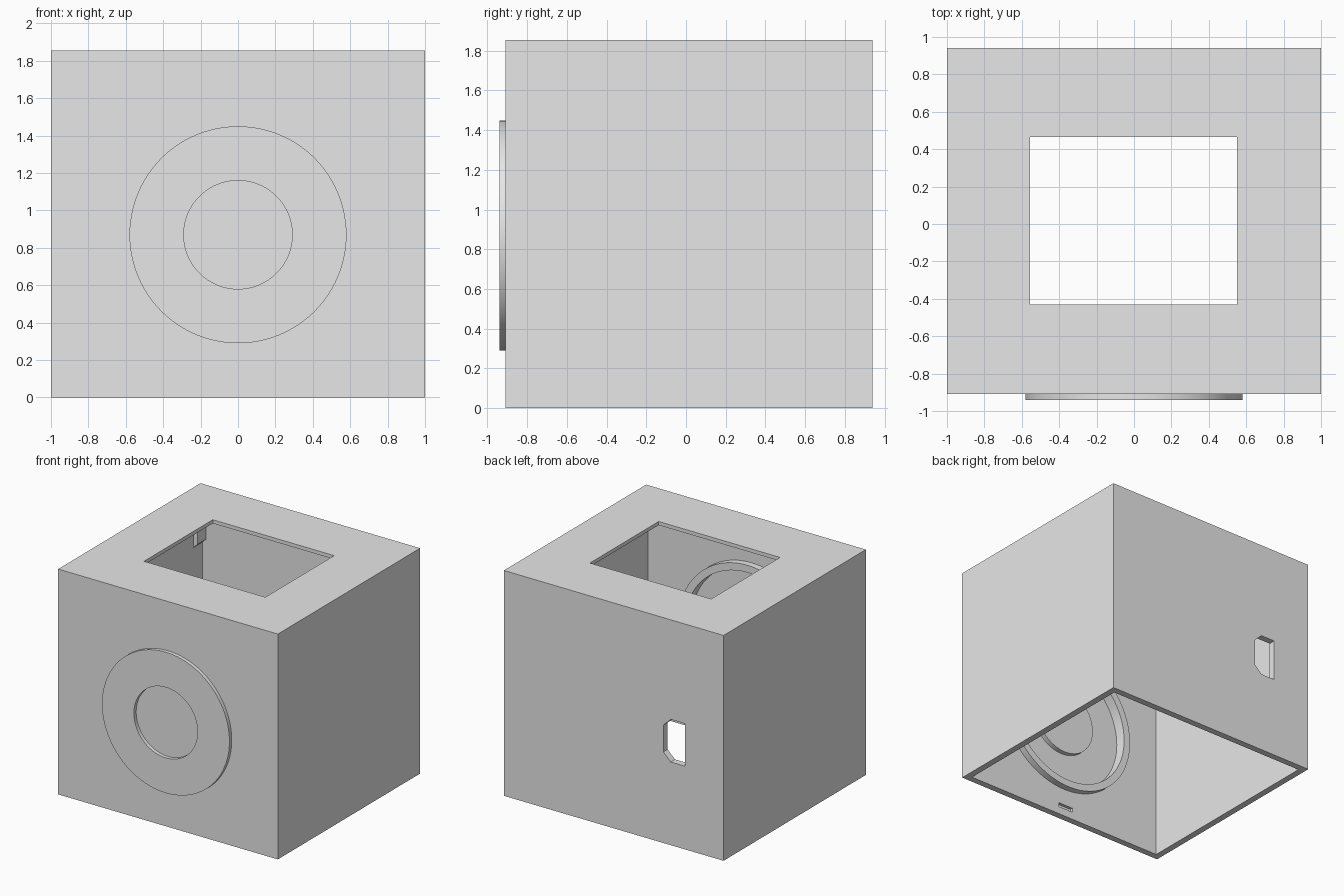
import bpy, bmesh, math
from mathutils import Matrix

if "Cube" in bpy.data.objects:
    bpy.data.objects.remove(bpy.data.objects["Cube"], do_unlink=True)

grey = bpy.data.materials.new("light grey")
grey.use_nodes = True
grey.diffuse_color = (0.8, 0.8, 0.8, 1)
grey.node_tree.nodes["Principled BSDF"].inputs["Base Color"].default_value = (0.8, 0.8, 0.8, 1)


def finish(name, bm):
    bmesh.ops.recalc_face_normals(bm, faces=bm.faces)
    mesh = bpy.data.meshes.new(name)
    bm.to_mesh(mesh)
    bm.free()
    ob = bpy.data.objects.new(name, mesh)
    bpy.context.collection.objects.link(ob)
    mesh.materials.append(grey)
    return ob


def box(name, low, high):
    bm = bmesh.new()
    bmesh.ops.create_cube(bm, size=1)
    for v in bm.verts:
        v.co = [h if c > 0 else l for c, l, h in zip(v.co, low, high)]
    return finish(name, bm)


def prism(name, outline, y0, y1):
    """Extrude an x-z outline along y."""
    bm = bmesh.new()
    face = bm.faces.new([bm.verts.new((x, y0, z)) for x, z in outline])
    out = bmesh.ops.extrude_face_region(bm, geom=[face])
    for v in out["geom"]:
        if isinstance(v, bmesh.types.BMVert):
            v.co.y = y1
    return finish(name, bm)


def lathe(name, profile, z, steps=96):
    """Spin a radius-depth profile about a horizontal axis along y."""
    bm = bmesh.new()
    verts = [bm.verts.new((r, y, 0)) for r, y in profile]
    edges = [bm.edges.new(pair) for pair in zip(verts, verts[1:])]
    bmesh.ops.spin(bm, geom=verts + edges, cent=(0, 0, 0), axis=(0, 1, 0),
                   angle=math.tau, steps=steps)
    bmesh.ops.remove_doubles(bm, verts=bm.verts, dist=1e-4)
    bmesh.ops.transform(bm, matrix=Matrix.Translation((0, 0, z)), verts=bm.verts)
    return finish(name, bm)


def cut(target, cutter):
    mod = target.modifiers.new(cutter.name, 'BOOLEAN')
    mod.operation = 'DIFFERENCE'
    mod.solver = 'EXACT'
    mod.object = cutter
    cutter.hide_render = True
    cutter.hide_viewport = True


# Overall sizes
FRONT, BACK, TOP = -0.91, 0.94, 1.855
WALL, CENTRE = 0.055, 0.87

# Hollow case, open underneath, with a rectangular window on top
case = box("case", (-1, FRONT, 0), (1, BACK, TOP))
cut(case, box("cavity_cutter", (-1 + WALL, FRONT + WALL, -0.2),
              (1 - WALL, BACK - WALL, TOP - 0.03)))
cut(case, box("window_cutter", (-0.555, -0.43, 1.7), (0.55, 0.465, 2)))

# Socket hole in the back wall, chamfered on one side
socket = [(-0.65, 0.685), (-0.52, 0.685), (-0.452, 0.75),
          (-0.452, 0.97), (-0.52, 1.035), (-0.65, 1.035)]
cut(case, prism("socket_cutter", socket, 0.8, 1.1))

# Small notch low on the inside of the front wall
cut(case, box("notch_cutter", (-0.085, FRONT + 0.03, 0.065), (0.055, -0.8, 0.1)))

# Round opening for the front ring
cut(case, lathe("round_cutter", [(0, -1.1), (0.575, -1.1), (0.575, -0.7), (0, -0.7)], CENTRE))

# Front ring with a sunken centre and a collar inside the case
ring = lathe("front_ring", [
    (0, -0.91), (0.29, -0.91), (0.29, -0.94), (0.58, -0.94), (0.58, -0.885),
    (0.63, -0.885), (0.63, -0.80), (0.57, -0.80), (0.57, -0.89),
    (0.29, -0.89), (0.29, -0.85), (0, -0.85)], CENTRE)

# Small post in the upper back corner
post_outline = [(-0.96, 1.39), (-0.91, 1.44), (-0.91, 1.84), (-0.96, 1.84)]
prism("corner_post", post_outline, 0.77, 0.9)

# Smooth the round part, keeping its rims sharp
bpy.ops.object.select_all(action='DESELECT')
ring.select_set(True)
bpy.context.view_layer.objects.active = ring
bpy.ops.object.shade_smooth_by_angle(angle=math.radians(30))
